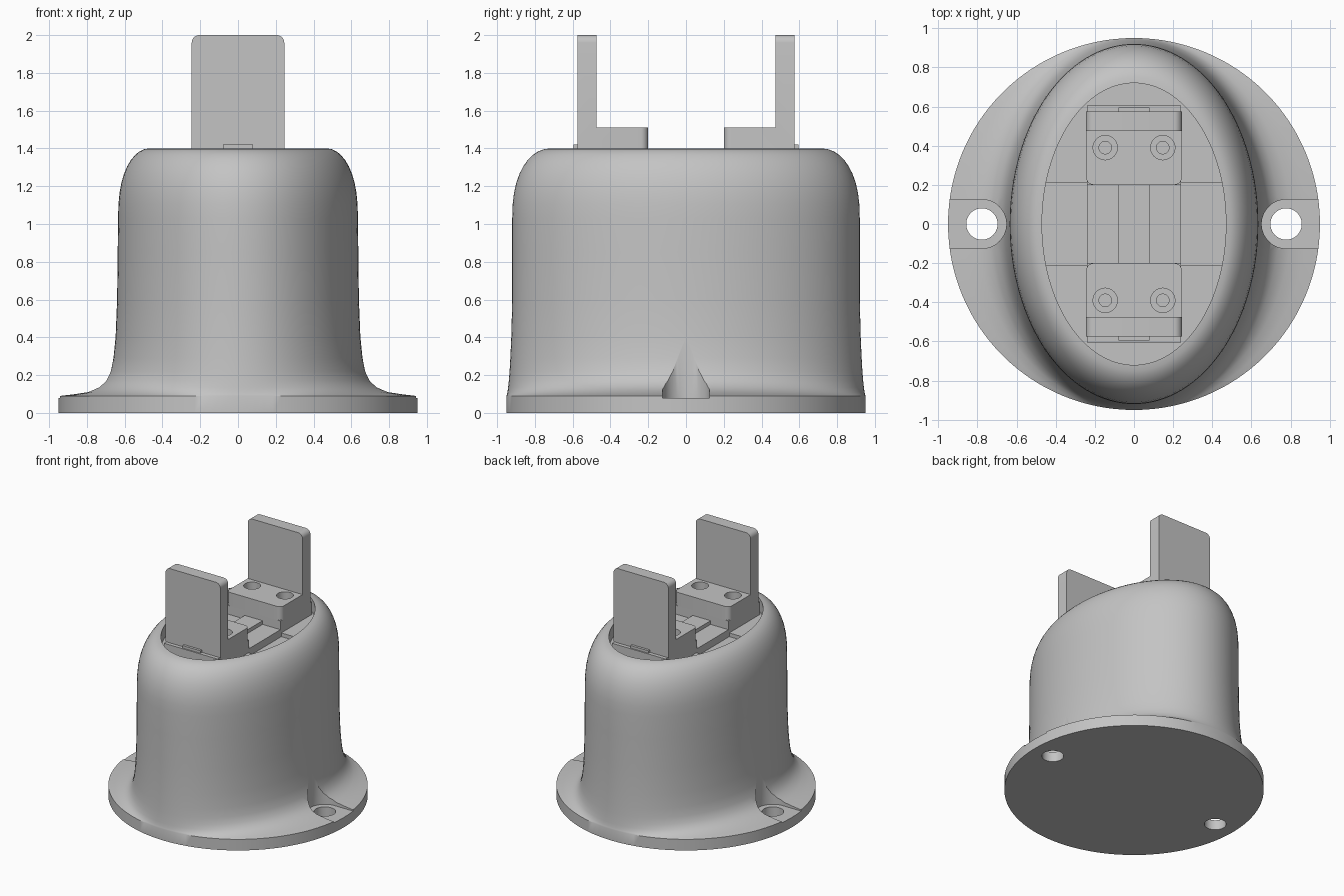
import bpy, bmesh, math

cube = bpy.data.objects.get("Cube")
if cube:
    bpy.data.objects.remove(cube, do_unlink=True)

grey = bpy.data.materials.new("plain grey")
grey.use_nodes = True
grey.diffuse_color = (0.55, 0.55, 0.55, 1)
grey.node_tree.nodes["Principled BSDF"].inputs["Base Color"].default_value = (0.55, 0.55, 0.55, 1)


def finish(bm, name):
    bmesh.ops.recalc_face_normals(bm, faces=bm.faces)
    mesh = bpy.data.meshes.new(name)
    bm.to_mesh(mesh)
    bm.free()
    mesh.materials.append(grey)
    obj = bpy.data.objects.new(name, mesh)
    bpy.context.collection.objects.link(obj)
    return obj


def ellipse(a, b, z, n=128):
    return [(a * math.cos(2 * math.pi * i / n), b * math.sin(2 * math.pi * i / n), z) for i in range(n)]


def loft(name, rings):
    """Skin a stack of equal-length rings and cap both ends."""
    bm = bmesh.new()
    rows = [[bm.verts.new(p) for p in ring] for ring in rings]
    n = len(rows[0])
    for low, high in zip(rows, rows[1:]):
        for i in range(n):
            j = (i + 1) % n
            bm.faces.new((low[i], low[j], high[j], high[i]))
    bm.faces.new(rows[0][::-1])
    bm.faces.new(rows[-1])
    return finish(bm, name)


def prism(name, points, z0, z1):
    return loft(name, [[(x, y, z) for x, y in points] for z in (z0, z1)])


def box(name, x0, x1, y0, y1, z0, z1):
    return prism(name, [(x0, y0), (x1, y0), (x1, y1), (x0, y1)], z0, z1)


def cylinder(name, x, y, r, z0, z1):
    return prism(name, [(x + p[0], y + p[1]) for p in ellipse(r, r, 0, 40)], z0, z1)


def activate(obj):
    bpy.ops.object.select_all(action='DESELECT')
    obj.select_set(True)
    bpy.context.view_layer.objects.active = obj


def cut(obj, cutter):
    activate(obj)
    mod = obj.modifiers.new("cut", 'BOOLEAN')
    mod.operation = 'DIFFERENCE'
    mod.solver = 'EXACT'
    mod.object = cutter
    bpy.ops.object.modifier_apply(modifier=mod.name)
    bpy.data.objects.remove(cutter, do_unlink=True)


def smooth(obj):
    activate(obj)
    bpy.ops.object.shade_smooth_by_angle(angle=math.radians(30))


# Housing: round flange flaring into an oval body with a recessed top
profile = [(.95, .95, 0), (.95, .95, .09), (.88, .948, .098), (.8, .945, .11), (.74, .942, .135),
           (.7, .938, .17), (.675, .934, .22), (.66, .93, .29), (.648, .925, .4), (.64, .92, .6),
           (.637, .92, .85), (.635, .92, 1.03)]
# Rounded shoulder
for k in range(1, 11):
    t = k / 10 * math.pi / 2
    profile.append((.47 + .165 * math.cos(t), .72 + .2 * math.cos(t), 1.03 + .37 * math.sin(t) ** 0.85))
profile.append((.47, .72, 1.27))
housing = loft("housing", [ellipse(*p) for p in profile])

# Screw pockets and through holes on both sides of the flange
for s in (-1, 1):
    arc = [math.pi / 2 + math.pi * i / 24 for i in range(25)]
    slot = [(s * (.777 + .125 * math.cos(t)), .125 * math.sin(t)) for t in arc]
    slot += [(s * 1.1, -.125), (s * 1.1, .125)]
    cut(housing, prism("pocket_cutter", slot, .08, .6))
    cut(housing, cylinder("hole_cutter", s * .777, 0, .08, -.1, .3))
smooth(housing)

# Bars in the middle of the recess
box("centre_block", -.24, .24, -.22, .22, 1.25, 1.33)
box("centre_bar", -.08, .08, -.22, .22, 1.25, 1.36)


def terminal(label, s):
    """L-shaped blade with its foot pointing to the centre."""
    outline = [(.2, 1.4), (.575, 1.4), (.575, 2), (.475, 2), (.475, 1.51), (.2, 1.51)]
    bm = bmesh.new()
    sides = [[bm.verts.new((x, s * y, z)) for y, z in outline] for x in (-.245, .245)]
    for i in range(6):
        j = (i + 1) % 6
        bm.faces.new((sides[0][i], sides[0][j], sides[1][j], sides[1][i]))
    for side in sides:
        bm.faces.new(side)
    # Round the top corners of the blade and the inner corners of the foot
    corners = [e for e in bm.edges if abs(e.verts[0].co.x - e.verts[1].co.x) < .01
               and (all(v.co.z > 1.9 for v in e.verts) or all(abs(v.co.y) < .25 for v in e.verts))]
    bmesh.ops.bevel(bm, geom=corners, offset=.04, segments=6, profile=.5, affect='EDGES')
    blade = finish(bm, label + "_terminal")
    # Counterbored screw holes
    for x in (-.147, .147):
        cut(blade, cylinder("bore_cutter", x, s * .39, .062, 1.43, 1.6))
        cut(blade, cylinder("screw_cutter", x, s * .39, .032, 1.3, 1.5))
    smooth(blade)

    # Pedestal, locating nub and raised floor under the terminal
    box(label + "_pedestal", -.24, .24, *sorted((s * .2, s * .605)), 1.25, 1.4)
    box(label + "_nub", -.08, .08, *sorted((s * .57, s * .595)), 1.38, 1.42)
    edge = [(x, s * y) for x, y, _ in ellipse(.47, .72, 0) if y > .21]
    edge = [(.45, s * .21)] + edge + [(-.45, s * .21)]
    prism(label + "_floor", edge, 1.25, 1.3)


terminal("front", -1)
terminal("back", 1)
